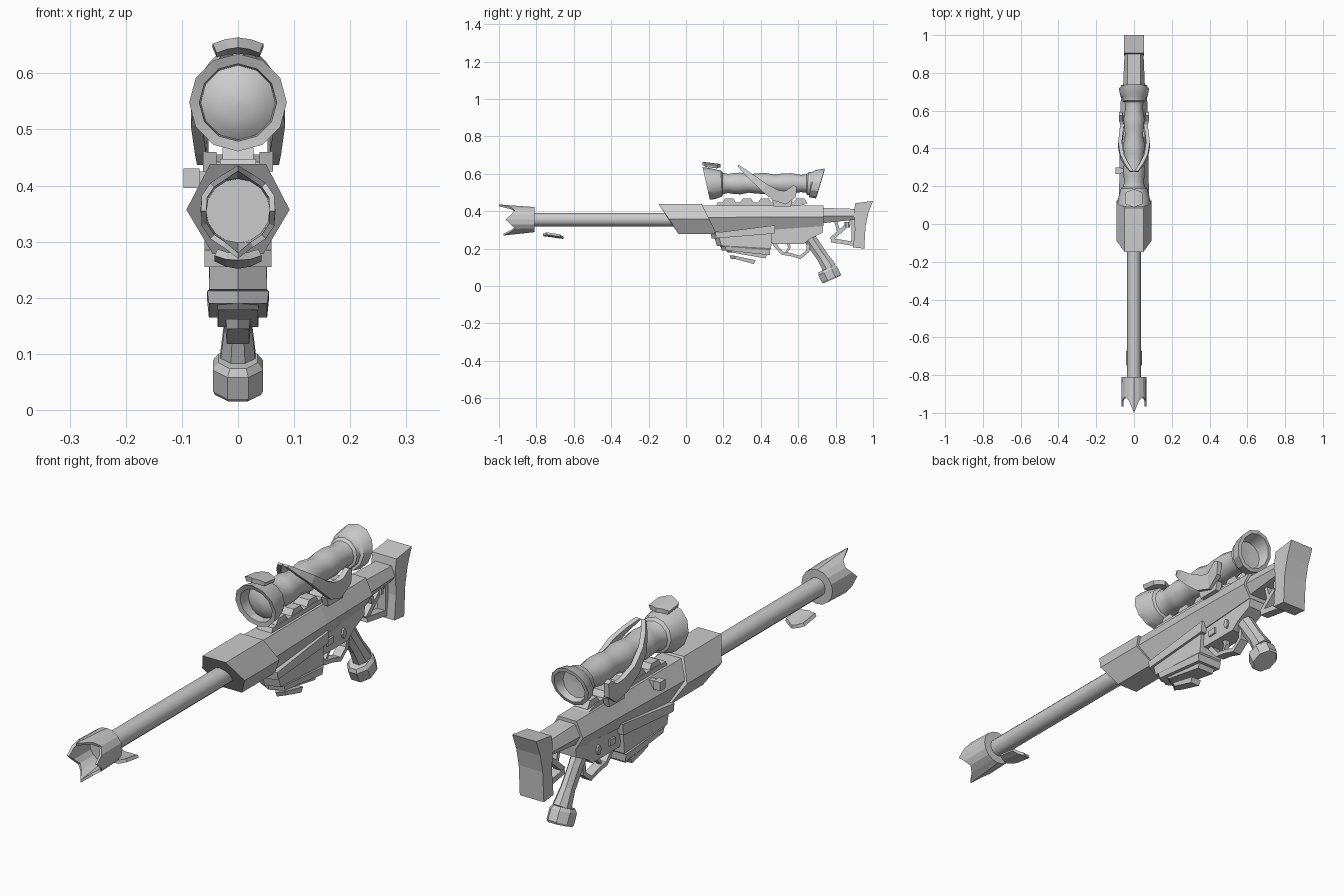
import bpy, bmesh, math
from mathutils import Vector

if "Cube" in bpy.data.objects:
    bpy.data.objects.remove(bpy.data.objects["Cube"])

SZ, BZ = 0.548, 0.355      # scope and barrel axis heights


def loft(name, rings, smooth=0, caps=True, close=False):
    """Skin a list of equal-length point rings."""
    bm = bmesh.new()
    vs = [[bm.verts.new(p) for p in r] for r in rings]
    n = len(rings[0])
    pairs = list(zip(vs, vs[1:])) + ([(vs[-1], vs[0])] if close else [])
    for a, b in pairs:
        for i in range(n):
            j = (i + 1) % n
            bm.faces.new((a[i], a[j], b[j], b[i]))
    if caps and not close:
        bm.faces.new(vs[0])
        bm.faces.new(vs[-1])
    bmesh.ops.recalc_face_normals(bm, faces=bm.faces)
    me = bpy.data.meshes.new(name)
    bm.to_mesh(me)
    bm.free()
    ob = bpy.data.objects.new(name, me)
    bpy.context.collection.objects.link(ob)
    if smooth:
        bpy.ops.object.select_all(action='DESELECT')
        ob.select_set(True)
        bpy.context.view_layer.objects.active = ob
        bpy.ops.object.shade_smooth_by_angle(angle=math.radians(smooth))
    return ob


def lathe(name, prof, cz, n=12, smooth=0):
    """Profile of (y, radius, shear); shear tilts the ring with height."""
    rings = []
    for y, r, sh in prof:
        ring = []
        for i in range(n):
            a = math.tau * i / n
            ring.append((r * math.sin(a), y + sh * r * math.cos(a), cz + r * math.cos(a)))
        rings.append(ring)
    return loft(name, rings, smooth)


def prism(name, pts, hw, x0=0):
    return loft(name, [[(x0 + s * hw, y, z) for y, z in pts] for s in (-1, 1)])


def hexbody(name, stations):
    """Hexagonal body; station: (y, z) top, middle, bottom and half widths."""
    rings = []
    for (yt, zt), (ym, zm), (yb, zb), wt, wm, wb in stations:
        rings.append([(-wt, yt, zt), (wt, yt, zt), (wm, ym, zm),
                      (wb, yb, zb), (-wb, yb, zb), (-wm, ym, zm)])
    return loft(name, rings)


def sweep(name, path, hx):
    """Flat bar along (x, y, z, thickness) points, bending in the side plane."""
    rings = []
    for i, (x, y, z, t) in enumerate(path):
        a, b = path[max(i - 1, 0)], path[min(i + 1, len(path) - 1)]
        d = Vector((0, b[1] - a[1], b[2] - a[2])).normalized()
        nrm = Vector((0, -d.z, d.y)) * t / 2
        c = Vector((x, y, z))
        ex = Vector((hx, 0, 0))
        rings.append([c + ex + nrm, c - ex + nrm, c - ex - nrm, c + ex - nrm])
    return loft(name, rings)


def tilted(name, stations, direction, n=8):
    """Oval tube; stations: (y, z, half x, half depth) across a side-plane axis."""
    d = Vector((0, *direction)).normalized()
    side = Vector((0, -d.z, d.y))
    rings = []
    for y, z, hx, hn in stations:
        rings.append([Vector((0, y, z)) + Vector((hx * math.cos(a), 0, 0)) + side * hn * math.sin(a)
                      for a in [math.tau * (i + .5) / n for i in range(n)]])
    return loft(name, rings)


def plate(name, levels):
    """Stack with a pointed front; level: y0, y1, half width, z front, z rear."""
    rings = []
    for y0, y1, w, zf, zr in levels:
        rings.append([(0, y0, zf), (w, y0 + .025, zf), (w, y1, zr), (-w, y1, zr), (-w, y0 + .025, zf)])
    return loft(name, rings)


def arc_plate(name, y0, y1, cz, r, t, span, sign, slope):
    """Loose curved plate wrapped around an axis, above or below it."""
    rings = []
    for k in (-1, -.5, 0, .5, 1):
        a = k * span
        inset = .018 * abs(k)
        row = []
        for y, rr in ((y0 + inset, r + t), (y1 - inset, r + t), (y1 - inset, r), (y0 + inset, r)):
            row.append((rr * math.sin(a), y, cz + sign * rr * math.cos(a) + slope * (y - y0)))
        rings.append(row)
    return loft(name, rings)


# barrel
lathe("barrel", [(-.83, .036, 0), (-.05, .036, 0)], BZ, 12, 35)

# muzzle with four jagged prongs
N = 16
tips = {0: (-1.0, .081), 8: (-.975, .085), 4: (-.965, .066), 12: (-.965, .066)}
rows = [[], [], [], []]
for i in range(N):
    a = math.tau * i / N
    s, c = math.sin(a), math.cos(a)
    y, r = tips.get(i, (-.915 if i % 4 == 2 else -.935, .07))
    for row, (yy, rr) in zip(rows, ((-.81, .067), (y, r), (y, r - .01), (-.835, .057))):
        row.append((rr * s, yy, BZ + rr * c))
loft("muzzle_brake", rows)

# hexagonal handguard with slanted ends, then the slimmer receiver and stock beam
hexbody("handguard", [((-.147, .438), (-.09, .357), (-.04, .278), .05, .092, .045),
                      ((.085, .438), (.125, .357), (.165, .278), .05, .092, .045)])
hexbody("receiver", [((.05, .43), (.07, .365), (.09, .285), .042, .08, .042),
                     ((.45, .43), (.45, .37), (.45, .30), .042, .075, .04),
                     ((.735, .43), (.735, .37), (.735, .32), .04, .068, .038)])
hexbody("stock_beam", [((.72, .418), (.72, .375), (.72, .335), .035, .058, .035),
                       ((.91, .412), (.91, .375), (.91, .355), .035, .05, .035)])

# butt pad with a concave rear
prism("butt_pad", [(.905, .442), (1.0, .455), (.975, .39), (.96, .32), (.953, .2),
                   (.893, .206), (.903, .30), (.898, .40)], .052)

# skeleton stock struts
sweep("stock_lower_bar", [(0, .775, .245, .022), (0, .90, .225, .022)], .018)
sweep("stock_diagonal", [(0, .775, .25, .02), (0, .885, .345, .02)], .016)
sweep("stock_front_strut", [(0, .80, .35, .016), (0, .815, .295, .016)], .014)
sweep("stock_rear_post", [(0, .895, .36, .02), (0, .895, .22, .02)], .018)
tilted("stock_pivot", [(.862, .312, .024, .016), (.862, .342, .024, .016)], (0, 1))

# top rail with trapezoid teeth
prism("rail_base", [(.16, .425), (.17, .447), (.60, .447), (.66, .425)], .032)
for i in range(5):
    y = .21 + .095 * i
    prism(f"rail_tooth_{i + 1}", [(y - .02, .44), (y, .468), (y + .042, .468), (y + .06, .44)], .028)

# lower receiver and its side details
prism("lower_receiver", [(.44, .33), (.735, .335), (.73, .285), (.66, .25), (.63, .225), (.46, .225)], .036)
for s in (-1, 1):
    prism("release_button", [(.495, .253), (.53, .255), (.53, .28), (.495, .278)], .005, s * .038)
    prism("selector_disc", [(.597 + .011 * math.cos(k * math.pi / 4), .266 + .02 * math.sin(k * math.pi / 4))
                            for k in range(8)], .006, s * .038)

# magazine: collar, body, step and loose base plate
plate("magazine_collar", [(.132, .477, .06, .285, .325), (.137, .472, .06, .255, .28)])
plate("magazine_body", [(.15, .46, .05, .265, .29), (.165, .455, .052, .215, .20), (.185, .45, .055, .212, .195),
                        (.19, .448, .052, .19, .165)])
plate("magazine_step", [(.205, .44, .038, .20, .18), (.225, .425, .036, .178, .148)])
plate("magazine_base", [(.233, .372, .022, .162, .138), (.24, .362, .02, .144, .118)])

# trigger guard and trigger
sweep("trigger_guard", [(0, .47, .225, .018), (0, .515, .175, .018), (0, .56, .168, .016), (0, .61, .153, .018),
                        (0, .65, .185, .018), (0, .66, .255, .018)], .018)
sweep("trigger", [(0, .545, .235, .018), (0, .553, .205, .014), (0, .535, .178, .008)], .009)

# pistol grip and its heavy end cap
tilted("grip", [(.645, .28, .03, .036), (.685, .22, .025, .036), (.73, .155, .026, .034),
                (.768, .095, .034, .042)], (.55, -.83))
tilted("grip_cap", [(.752, .092, .038, .05), (.758, .08, .048, .06), (.777, .042, .048, .06),
                    (.78, .035, .044, .054)], (.4, -.92))

# bolt handle on the left
prism("bolt_arm", [(.27, .40), (.293, .40), (.293, .425), (.27, .425)], .02, -.06)
prism("bolt_knob", [(.265, .396), (.298, .396), (.298, .43), (.265, .43)], .014, -.083)

# scope tube: tilted bells, rippled body, recessed lenses
lathe("scope", [(.20, .001, 0), (.155, .05, 0), (.165, .066, 0), (.112, .069, -.22), (.108, .087, -.22),
                (.14, .083, -.2), (.19, .069, -.05), (.196, .058, 0), (.225, .051, 0), (.255, .056, 0),
                (.29, .058, 0), (.335, .049, 0), (.37, .053, 0), (.42, .057, 0), (.475, .047, 0),
                (.51, .053, 0), (.56, .055, 0), (.615, .046, 0), (.645, .05, 0), (.65, .06, .08),
                (.668, .062, .12), (.675, .072, .25), (.718, .08, .3), (.72, .066, .3),
                (.68, .056, 0), (.675, .001, 0)], SZ, 12, 30)
lathe("front_lens", [(.135, .002, 0), (.139, .03, 0), (.148, .052, 0), (.16, .067, 0)], SZ, 16, 40)

# crescent mounts that rise and meet over the scope
for s, side in ((-1, "left"), (1, "right")):
    sweep(f"scope_horn_{side}", [(s * .012, .278, .645, .008), (s * .04, .315, .612, .022),
                                 (s * .064, .36, .575, .034), (s * .074, .42, .525, .046),
                                 (s * .067, .48, .485, .062), (s * .063, .53, .472, .072),
                                 (s * .068, .565, .495, .06), (s * .07, .583, .535, .02)], .01)
    prism(f"horn_foot_{side}", [(.47, .425), (.56, .425), (.57, .46), (.46, .46)], .012, s * .05)

# loose plates: scope hood and the piece under the muzzle
arc_plate("scope_hood", .088, .185, SZ, .098, .018, .4, 1, -.12)
arc_plate("barrel_plate", -.765, -.655, BZ, .075, .013, .5, -1, -.14)
